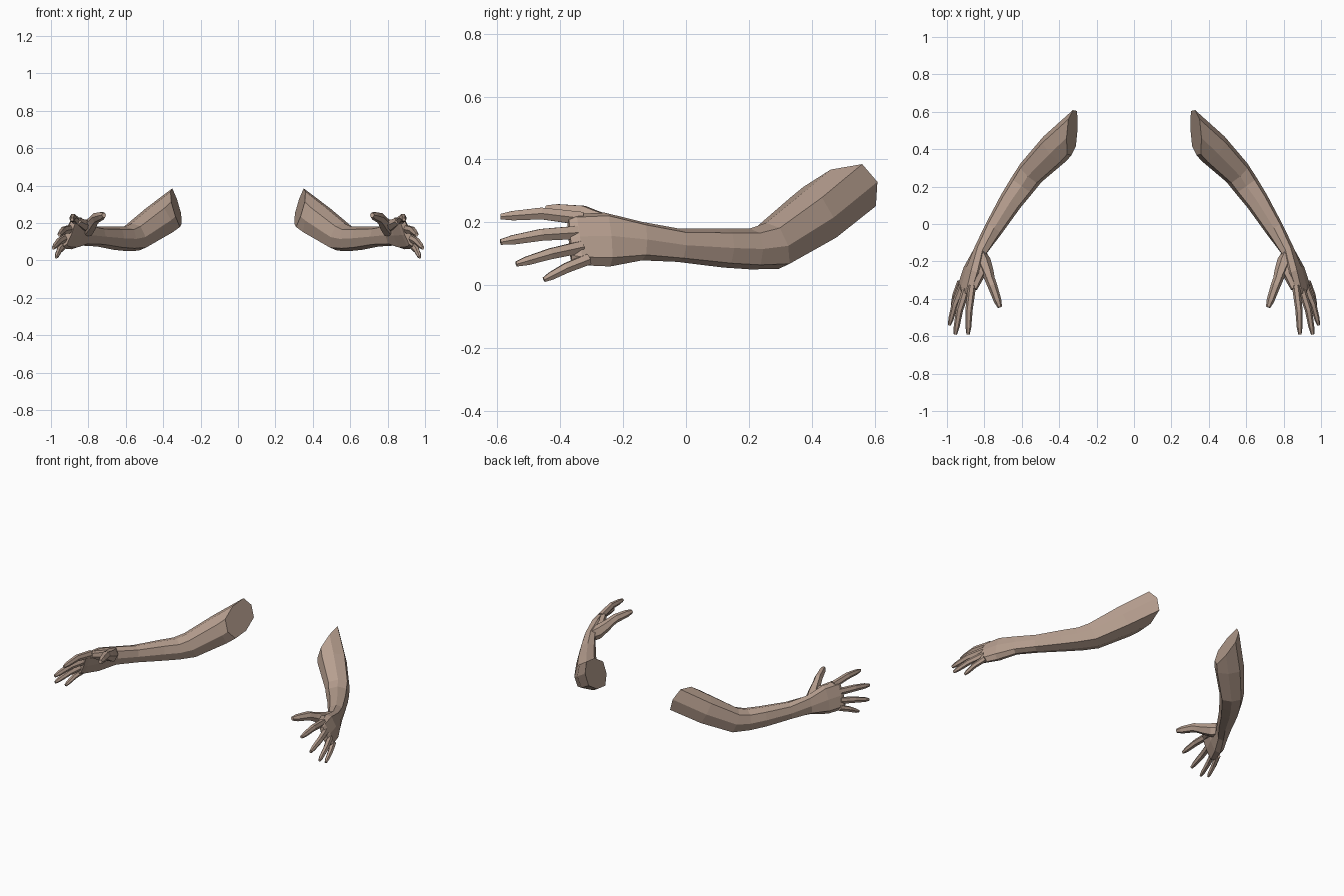
import bpy
import bmesh
import math
from mathutils import Vector

cube = bpy.data.objects.get("Cube")
if cube:
    bpy.data.objects.remove(cube, do_unlink=True)

skin = bpy.data.materials.new("warm tan skin")
skin.use_nodes = True
skin.diffuse_color = (0.47, 0.345, 0.275, 1)
skin.node_tree.nodes["Principled BSDF"].inputs["Base Color"].default_value = skin.diffuse_color

Z = Vector((0, 0, 1))


def loft(bm, rings, sides, cut=False):
    """Skin rings of (x, y, z, half width, half height, roll degrees)."""
    centres = [Vector(r[:3]) for r in rings]
    loops = []
    for i, (x, y, z, w, h, roll) in enumerate(rings):
        a, b = max(i - 1, 0), min(i + 1, len(rings) - 1)
        t = (centres[b] - centres[a]).normalized()
        out = Z.cross(t).normalized()
        up = t.cross(out)
        c, s = math.cos(math.radians(roll)), math.sin(math.radians(roll))
        out, up = out * c + up * s, up * c - out * s
        loop = []
        for k in range(sides):
            ang = math.tau * k / sides
            full = 1.1 if k % 2 and sides == 8 else 1
            p = centres[i] + (out * w * math.cos(ang) + up * h * math.sin(ang)) * full
            if cut and i == 0:
                # slide the first ring along the limb onto the slanted shoulder cut
                n = Vector((1, 0.15, -0.3))
                p += t * ((Vector((0.33, 0.47, 0.27)) - p).dot(n) / t.dot(n))
            loop.append(bm.verts.new(p))
        loops.append(loop)
    for la, lb in zip(loops, loops[1:]):
        for k in range(sides):
            m = (k + 1) % sides
            bm.faces.new((la[k], la[m], lb[m], lb[k]))
    bm.faces.new(loops[0])
    bm.faces.new(loops[-1])


# Shoulder cut, upper arm, elbow, forearm, wrist, palm, knuckles
ARM = [
    (0.34, 0.48, 0.275, 0.085, 0.095, 0),
    (0.42, 0.405, 0.215, 0.09, 0.092, 0),
    (0.55, 0.275, 0.125, 0.075, 0.078, 0),
    (0.60, 0.205, 0.115, 0.07, 0.065, 0),
    (0.66, 0.12, 0.118, 0.062, 0.062, 0),
    (0.75, -0.025, 0.127, 0.05, 0.053, 0),
    (0.82, -0.14, 0.14, 0.037, 0.062, 8),
    (0.865, -0.25, 0.145, 0.038, 0.09, 18),
    (0.90, -0.345, 0.145, 0.027, 0.088, 22),
    (0.905, -0.37, 0.145, 0.016, 0.075, 22),
]

# Each digit: root, middle joint, tip, root radius
DIGITS = {
    "index": ((0.866, -0.33, 0.212), (0.882, -0.46, 0.228), (0.887, -0.59, 0.218), 0.024),
    "middle": ((0.895, -0.34, 0.168), (0.933, -0.46, 0.16), (0.955, -0.59, 0.137), 0.024),
    "ring": ((0.918, -0.33, 0.122), (0.958, -0.43, 0.1), (0.987, -0.54, 0.067), 0.022),
    "little": ((0.928, -0.31, 0.083), (0.955, -0.38, 0.055), (0.972, -0.452, 0.017), 0.02),
    "thumb": ((0.79, -0.245, 0.19), (0.757, -0.33, 0.228), (0.717, -0.445, 0.242), 0.032),
}


def digit(bm, root, joint, tip, r):
    root, joint, tip = Vector(root), Vector(joint), Vector(tip)
    stops = [
        (root, r),
        (root.lerp(joint, 0.5), r * 0.95),
        (joint, r * 0.9),
        (joint.lerp(tip, 0.7), r * 0.72),
        (tip, r * 0.42),
    ]
    loft(bm, [(*p, q * 0.9, q, 0) for p, q in stops], 6)


def build_arm(name, side):
    bm = bmesh.new()
    loft(bm, ARM, 8, cut=True)
    for d in DIGITS.values():
        digit(bm, *d)
    # ball of the thumb, running from the wrist into the thumb root
    loft(bm, [
        (0.825, -0.14, 0.16, 0.025, 0.04, 0),
        (0.805, -0.20, 0.17, 0.04, 0.045, 0),
        (0.782, -0.26, 0.195, 0.033, 0.036, 0),
        (0.765, -0.31, 0.22, 0.024, 0.028, 0),
    ], 6)
    # palm muscle between the thumb and index finger
    loft(bm, [
        (0.82, -0.17, 0.17, 0.02, 0.03, 0),
        (0.825, -0.26, 0.19, 0.035, 0.032, 10),
        (0.858, -0.345, 0.21, 0.02, 0.022, 10),
    ], 6)
    for v in bm.verts:
        v.co.x *= side
    bmesh.ops.recalc_face_normals(bm, faces=bm.faces)
    mesh = bpy.data.meshes.new(name)
    bm.to_mesh(mesh)
    bm.free()
    mesh.materials.append(skin)
    obj = bpy.data.objects.new(name, mesh)
    bpy.context.collection.objects.link(obj)


build_arm("left_arm", 1)
build_arm("right_arm", -1)
